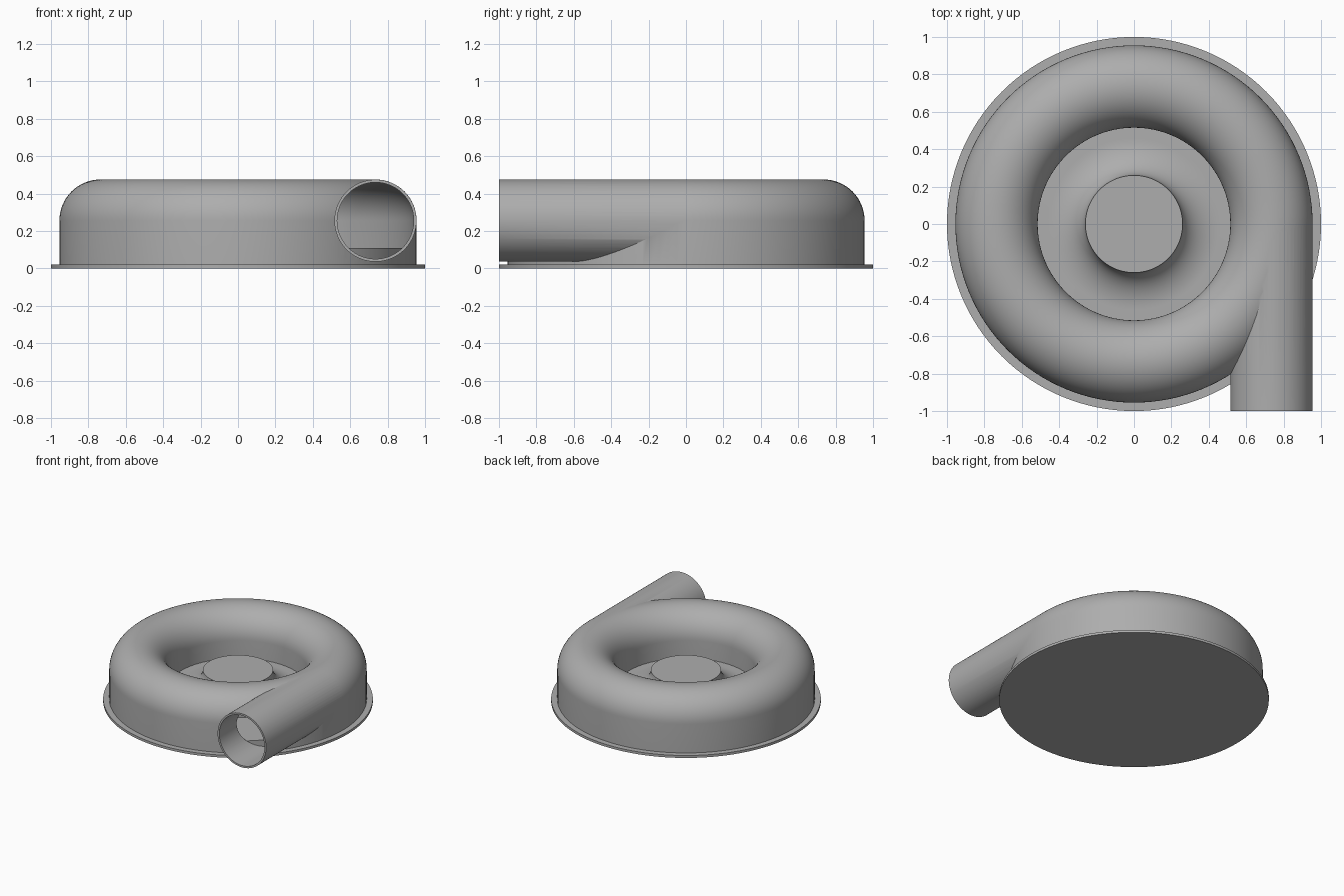
import bpy, bmesh, math
from mathutils import Matrix

if "Cube" in bpy.data.objects:
    bpy.data.objects.remove(bpy.data.objects["Cube"])

RING, TUBE, AXIS_Z, WALL = 0.735, 0.22, 0.255, 0.015
FLOOR, SEGS = 0.11, 128

metal = bpy.data.materials.new("grey metal")
metal.use_nodes = True
grey = (0.42, 0.42, 0.42, 1)
metal.diffuse_color = grey
metal.node_tree.nodes["Principled BSDF"].inputs["Base Color"].default_value = grey


def finish(name, bm):
    bmesh.ops.remove_doubles(bm, verts=bm.verts, dist=1e-5)
    bmesh.ops.recalc_face_normals(bm, faces=bm.faces)
    mesh = bpy.data.meshes.new(name)
    bm.to_mesh(mesh)
    bm.free()
    mesh.materials.append(metal)
    obj = bpy.data.objects.new(name, mesh)
    bpy.context.collection.objects.link(obj)
    return obj


def lathe(name, profile, closed=False):
    """Spin a radius/height profile about z."""
    bm = bmesh.new()
    verts = [bm.verts.new((r, 0, z)) for r, z in profile]
    pairs = list(zip(verts, verts[1:]))
    if closed:
        pairs.append((verts[-1], verts[0]))
    edges = [bm.edges.new(p) for p in pairs]
    bmesh.ops.spin(bm, geom=verts + edges, axis=(0, 0, 1), cent=(0, 0, 0),
                   angle=2 * math.pi, steps=SEGS, use_merge=True)
    return finish(name, bm)


def arch(radius, bottom):
    """Half-round top with straight sides, as a closed section."""
    arc = [(RING + radius * math.cos(a), AXIS_Z + radius * math.sin(a))
           for a in (math.pi * i / 32 for i in range(33))]
    return [(RING + radius, bottom)] + arc + [(RING - radius, bottom)]


def pipe(name, radius, y_start, y_end):
    bm = bmesh.new()
    place = (Matrix.Translation((RING, (y_start + y_end) / 2, AXIS_Z))
             @ Matrix.Rotation(math.pi / 2, 4, 'X'))
    bmesh.ops.create_cone(bm, cap_ends=True, segments=96, radius1=radius,
                          radius2=radius, depth=y_end - y_start, matrix=place)
    return finish(name, bm)


def boolean(target, tool, operation):
    mod = target.modifiers.new(operation.lower(), 'BOOLEAN')
    mod.object, mod.operation, mod.solver = tool, operation, 'EXACT'
    bpy.context.view_layer.objects.active = target
    bpy.ops.object.modifier_apply(modifier=mod.name)
    bpy.data.objects.remove(tool)


# Scroll housing with its outlet pipe, hollowed out
housing = lathe("scroll_housing", arch(TUBE, 0.01), closed=True)
boolean(housing, pipe("outlet_pipe", TUBE - 0.0005, -1, -0.002), 'UNION')
boolean(housing, lathe("cavity", arch(TUBE - WALL, -0.05), closed=True), 'DIFFERENCE')
boolean(housing, pipe("bore", TUBE - WALL - 0.0005, -1.1, -0.003), 'DIFFERENCE')

# Base flange
flange = lathe("base_flange", [(0, 0), (1, 0), (1, 0.02), (0, 0.02)])

# Back plate flaring up into the central hub
flare = [(0.26 + 0.2 * (1 - math.cos(a)), AXIS_Z - (AXIS_Z - FLOOR) * math.sin(a))
         for a in (math.pi / 2 * i / 16 for i in range(17))]
rim = RING + TUBE - WALL - 0.002
hub = lathe("hub_plate", [(0, AXIS_Z)] + flare + [(rim, FLOOR), (rim, 0.015)])

# Smooth shading with sharp edges kept
for obj in (housing, flange, hub):
    bpy.ops.object.select_all(action='DESELECT')
    obj.select_set(True)
    bpy.context.view_layer.objects.active = obj
    bpy.ops.object.shade_smooth_by_angle(angle=math.radians(30))
